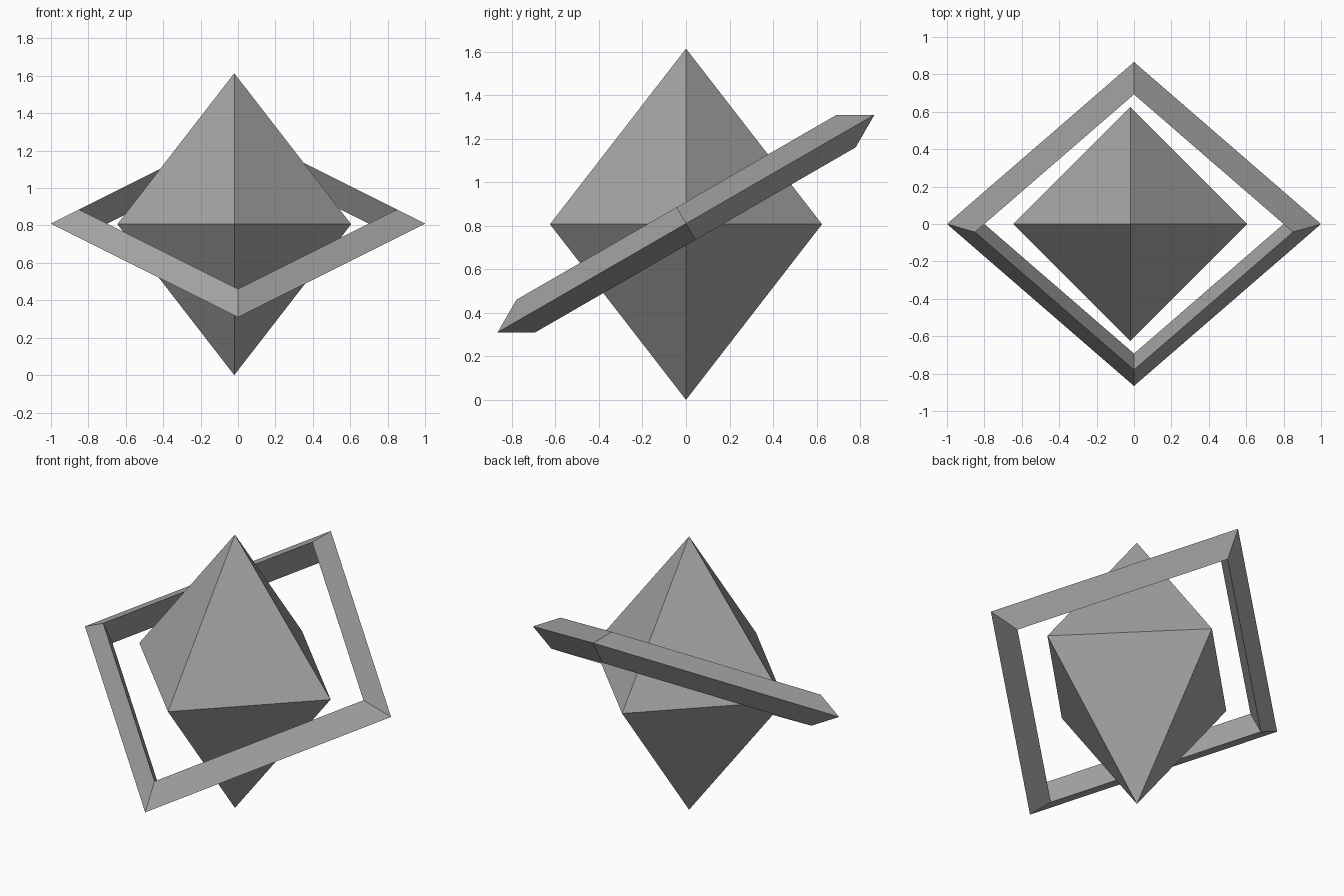
import bpy, bmesh, math
from mathutils import Matrix, Vector

if "Cube" in bpy.data.objects:
    bpy.data.objects.remove(bpy.data.objects["Cube"])

grey = bpy.data.materials.new("plain grey")
grey.diffuse_color = (0.38, 0.38, 0.38, 1)
grey.use_nodes = True
grey.node_tree.nodes["Principled BSDF"].inputs["Base Color"].default_value = grey.diffuse_color
MID = 0.807


def finish(name, bm, matrix):
    bmesh.ops.transform(bm, matrix=matrix, verts=bm.verts)
    bmesh.ops.recalc_face_normals(bm, faces=bm.faces)
    mesh = bpy.data.meshes.new(name)
    bm.to_mesh(mesh)
    bm.free()
    mesh.materials.append(grey)
    bpy.context.collection.objects.link(bpy.data.objects.new(name, mesh))


def corner(i, r, z):
    a = i * math.pi / 2
    return Vector((r * math.cos(a), r * math.sin(a), z))


# Crystal: tall eight-sided double pyramid, slightly off-centre
bm = bmesh.new()
ring = [bm.verts.new(corner(i, 0.625, 0)) for i in range(4)]
for z in (-MID, MID):
    tip = bm.verts.new((0, 0, z))
    for i in range(4):
        bm.faces.new((ring[i], ring[(i + 1) % 4], tip))
finish("crystal", bm, Matrix.Translation((-0.02, 0, MID)))

# Square frame with a triangular section, tilted up at the back
bm = bmesh.new()
profile = [(1.0, 0), (0.85, 0.0866), (0.85, -0.0866)]
loops = [[bm.verts.new(corner(i, r, z)) for r, z in profile] for i in range(4)]
for i in range(4):
    a, b = loops[i], loops[(i + 1) % 4]
    for j in range(3):
        k = (j + 1) % 3
        bm.faces.new((a[j], b[j], b[k], a[k]))
finish("tilted_frame", bm,
       Matrix.Translation((0, 0, MID + 0.003)) @ Matrix.Rotation(math.radians(30), 4, 'X'))
